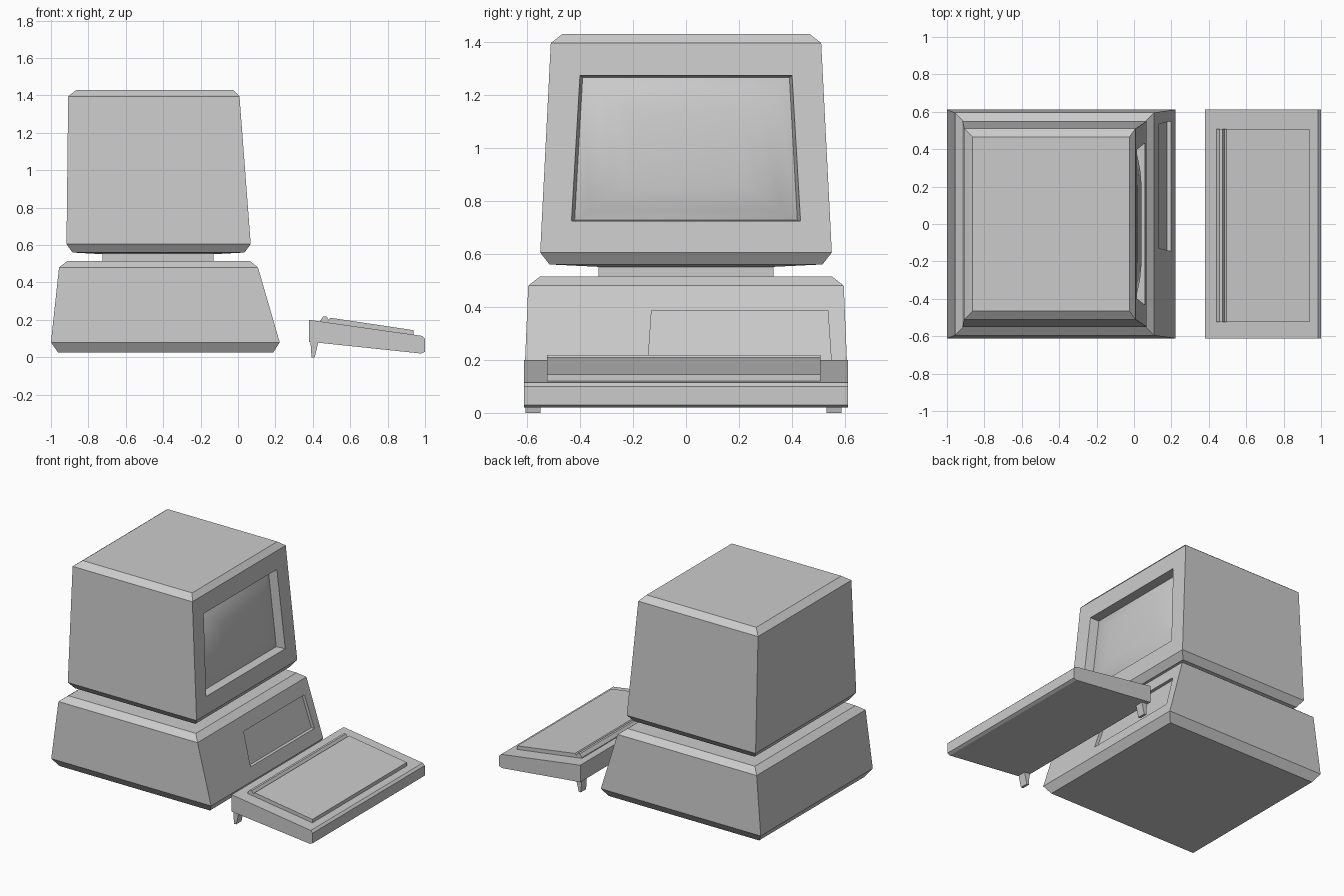
import bpy, bmesh

if "Cube" in bpy.data.objects:
    bpy.data.objects.remove(bpy.data.objects["Cube"])


def new_object(name, bm):
    bmesh.ops.remove_doubles(bm, verts=bm.verts, dist=1e-5)
    bmesh.ops.recalc_face_normals(bm, faces=bm.faces)
    mesh = bpy.data.meshes.new(name)
    bm.to_mesh(mesh)
    bm.free()
    ob = bpy.data.objects.new(name, mesh)
    bpy.context.collection.objects.link(ob)
    return ob


def bridge(bm, a, b, skip=None):
    n = len(a)
    for i in range(n):
        if i != skip:
            j = (i + 1) % n
            bm.faces.new((a[i], a[j], b[j], b[i]))


def add_ring(bm, points):
    return [bm.verts.new(p) for p in points]


def shell(name, levels, front=None, front_rings=(), cap=True):
    """Loft rectangles (x0, x1, half_y, z); the +x face of one band may hold a recess."""
    bm = bmesh.new()
    rings = [add_ring(bm, [(x0, -y, z), (x1, -y, z), (x1, y, z), (x0, y, z)])
             for x0, x1, y, z in levels]
    for i in range(len(rings) - 1):
        bridge(bm, rings[i], rings[i + 1], 1 if i == front else None)
    bm.faces.new(rings[0])
    bm.faces.new(rings[-1])
    if front is not None:
        lo, hi = rings[front], rings[front + 1]
        prev = [lo[1], lo[2], hi[2], hi[1]]
        for points in front_rings:
            cur = add_ring(bm, points)
            bridge(bm, prev, cur)
            prev = cur
        if cap:
            bm.faces.new(prev)
    return new_object(name, bm)


def slanted(low, high, rect, depth):
    """Quad on the sloping front face, sunk by depth: rect = (y0, y1, z) bottom and top."""
    def pt(y, z):
        t = (z - low[3]) / (high[3] - low[3])
        return (low[1] + t * (high[1] - low[1]) - depth, y, z)
    (a0, a1, za), (b0, b1, zb) = rect
    return [pt(a0, za), pt(a1, za), pt(b1, zb), pt(b0, zb)]


def extrude_y(name, profile, y0, y1):
    bm = bmesh.new()
    a = add_ring(bm, [(x, y0, z) for x, z in profile])
    b = add_ring(bm, [(x, y1, z) for x, z in profile])
    bridge(bm, a, b)
    bm.faces.new(a)
    bm.faces.new(b)
    return new_object(name, bm)


# computer case with sunken drive panel
case = [(-0.962, 0.188, 0.575, 0.025), (-1.0, 0.223, 0.612, 0.08),
        (-0.957, 0.107, 0.595, 0.48), (-0.912, 0.063, 0.55, 0.515)]
slot = ((-0.145, 0.55, 0.165), (-0.13, 0.535, 0.387))
shell("computer_case", case, 1,
      [slanted(case[1], case[2], slot, d) for d in (0, 0.022)])

# swivel neck
shell("monitor_neck", [(-0.725, -0.13, 0.33, 0.51), (-0.725, -0.13, 0.33, 0.56)])

# monitor housing with screen opening
housing = [(-0.725, -0.13, 0.33, 0.551), (-0.885, 0.035, 0.515, 0.56),
           (-0.917, 0.068, 0.55, 0.605), (-0.908, 0.008, 0.51, 1.395),
           (-0.863, -0.025, 0.465, 1.43)]
opening = ((-0.432, 0.432, 0.724), (-0.4, 0.4, 1.273))
glass = ((-0.42, 0.42, 0.727), (-0.39, 0.39, 1.265))
shell("monitor_housing", housing, 2,
      [slanted(housing[2], housing[3], opening, 0),
       slanted(housing[2], housing[3], glass, 0.06)], cap=False)

# bulging screen
bm = bmesh.new()
prev = None
for s, depth in ((1, 0.06), (0.86, 0.037), (0.7, 0.02), (0.53, 0.01)):
    rect = [(a * s, b * s, 0.996 + (z - 0.996) * s) for a, b, z in glass]
    cur = add_ring(bm, slanted(housing[2], housing[3], rect, depth))
    if prev:
        bridge(bm, prev, cur)
    prev = cur
bm.faces.new(prev)
screen = new_object("screen", bm)
for p in screen.data.polygons:
    p.use_smooth = True

# keyboard body, raised key area and feet
extrude_y("keyboard_body", [(0.38, 0.2), (0.38, 0.083), (0.98, 0.02), (1.0, 0.03),
                            (1.0, 0.1), (0.985, 0.114)], -0.612, 0.612)
extrude_y("key_panel", [(0.44, 0.185), (0.44, 0.197), (0.457, 0.219), (0.472, 0.219),
                        (0.485, 0.2), (0.495, 0.211), (0.937, 0.145), (0.937, 0.118)],
          -0.525, 0.507)
for side, y0 in (("left", -0.605), ("right", 0.53)):
    extrude_y(side + "_keyboard_foot", [(0.387, 0.09), (0.427, 0.085), (0.427, 0.07),
                                        (0.41, 0.0), (0.393, 0.0)], y0, y0 + 0.057)
